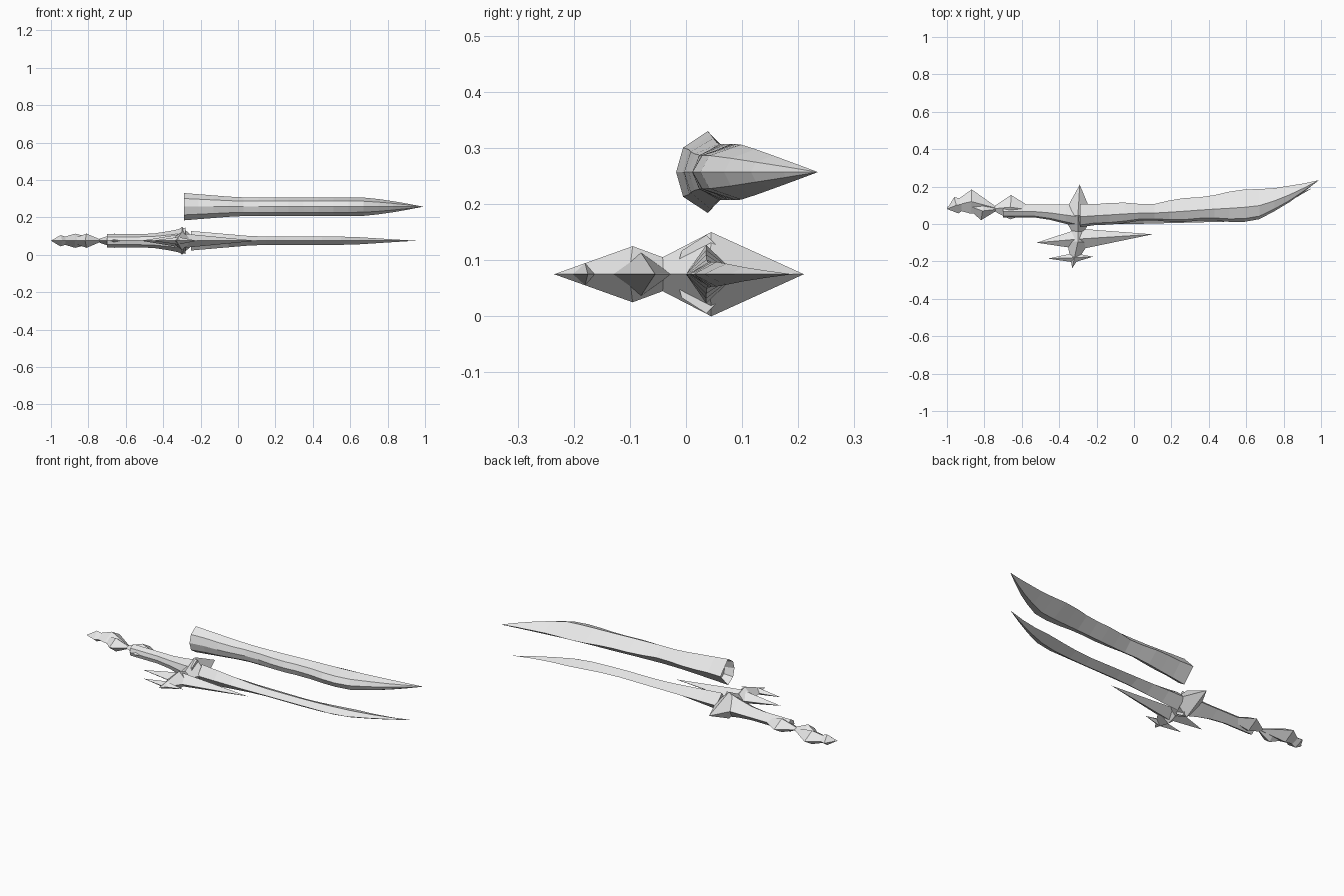
import bpy
import bmesh
import math
from mathutils import Vector

cube = bpy.data.objects.get("Cube")
if cube:
    bpy.data.objects.remove(cube)

steel = bpy.data.materials.new("light_grey")
steel.use_nodes = True
grey = (0.8, 0.8, 0.8, 1)
steel.diffuse_color = grey
steel.node_tree.nodes["Principled BSDF"].inputs["Base Color"].default_value = grey

sword_level = 0.075
scabbard_level = 0.257

# Upper half of each cross-section: (fraction of width, fraction of height)
diamond = [(0, 0), (0.4, 1), (1, 0)]
faceted = [(0, 0), (0.1, 0.6), (0.45, 1), (1, 0)]


def ramp(value, start, end):
    """Rise from zero at start to one at end, held flat outside."""
    return min(1, max(0, (value - start) / (end - start)))


def finish(name, bm):
    """Turn the finished bmesh into a flat-shaded object."""
    mesh = bpy.data.meshes.new(name)
    bm.to_mesh(mesh)
    bm.free()
    mesh.materials.append(steel)
    part = bpy.data.objects.new(name, mesh)
    bpy.context.collection.objects.link(part)


def loft(name, shape, start, end, steps, section, level, hollow=False):
    """Skin a mirrored section along x; shape(x) gives low edge, high edge, half height."""
    outline = section + [(across, -up) for across, up in section[-2:0:-1]]
    count = len(outline)
    bm = bmesh.new()
    rings = []
    for step in range(steps + 1):
        x = start + (end - start) * step / steps
        low, high, half = shape(x)
        rings.append([bm.verts.new((x, low + (high - low) * across, level + half * up))
                      for across, up in outline])
    for ring, following in zip(rings, rings[1:]):
        for i in range(count):
            j = (i + 1) % count
            bm.faces.new((ring[i], ring[j], following[j], following[i]))
    mouth = bm.faces.new(rings[0])
    bm.faces.new(rings[-1])
    bmesh.ops.recalc_face_normals(bm, faces=bm.faces)
    if hollow:
        bmesh.ops.inset_individual(bm, faces=[mouth], thickness=0.015)
        bmesh.ops.translate(bm, verts=mouth.verts, vec=(0.05, 0, 0))
    bmesh.ops.remove_doubles(bm, verts=bm.verts, dist=0.001)
    finish(name, bm)


def spindle(name, start, peak, end, width, half):
    """Make a four-sided double point between two tips, widest at the peak."""
    bm = bmesh.new()

    def place(point, lift=0):
        return bm.verts.new((point[0], point[1], sword_level + lift))

    run = Vector(end) - Vector(start)
    side = Vector((-run.y, run.x)).normalized() * width
    middle = Vector(peak)
    belt = [place(middle + side), place(middle, half),
            place(middle - side), place(middle, -half)]
    tips = [place(start), place(end)]
    for i, corner in enumerate(belt):
        for tip in tips:
            bm.faces.new((corner, belt[i - 1], tip))
    bmesh.ops.recalc_face_normals(bm, faces=bm.faces)
    finish(name, bm)


def scabbard_shape(x):
    tip = ramp(x, 0.65, 0.99)
    mouth = ramp(x, 0, -0.29)
    ripple = 0.005 * math.sin(20 * x) * (1 - tip)
    low = 0.015 - 0.035 * mouth + 0.22 * tip ** 1.2
    high = 0.11 + 0.08 * ramp(x, 0.1, 0.65) + 0.045 * tip ** 2
    half = (0.05 + 0.023 * mouth) * (1 - tip ** 1.4)
    return low + ripple, high - ripple, half


def blade_shape(x):
    tip = ramp(x, 0.6, 0.95)
    root = ramp(x, 0.1, -0.25)
    low = 0.015 * ramp(x, 0, 0.6) + 0.175 * tip ** 1.2
    high = 0.09 + 0.04 * ramp(x, 0.4, 0.65) + 0.06 * tip ** 2
    return low, high, (0.022 + 0.03 * root) * (1 - tip)


def grip_shape(x):
    flare = ramp(x, -0.5, -0.28)
    return 0.035 - 0.055 * flare, 0.105, 0.035 + 0.035 * flare ** 1.5


# Scabbard, blade and grip
loft("scabbard", scabbard_shape, -0.29, 0.99, 16, faceted, scabbard_level, hollow=True)
loft("blade", blade_shape, -0.25, 0.95, 12, diamond, sword_level)
loft("grip", grip_shape, -0.7, -0.28, 5, faceted, sword_level)

# Grip ring and faceted pommel
spindle("grip_ring", (-0.77, 0.08), (-0.66, 0.09), (-0.52, 0.07), 0.065, 0.038)
spindle("pommel", (-1, 0.09), (-0.87, 0.12), (-0.72, 0.08), 0.065, 0.038)
spindle("pommel_knob", (-0.92, 0.11), (-0.81, 0.07), (-0.72, 0.08), 0.05, 0.038)
spindle("pommel_end", (-1, 0.08), (-0.95, 0.1), (-0.85, 0.12), 0.045, 0.03)

# Crossguard collar with its spike, and the lower bulge
spindle("guard_collar", (-0.3, -0.1), (-0.3, 0.045), (-0.29, 0.21), 0.08, 0.075)
spindle("guard_bulge", (-0.33, -0.235), (-0.3, -0.095), (-0.3, 0.04), 0.06, 0.05)

# Side blade and small spike crossing the bulge
spindle("side_blade", (-0.52, -0.1), (-0.29, -0.08), (0.1, -0.055), 0.055, 0.038)
spindle("small_spike", (-0.46, -0.185), (-0.32, -0.18), (-0.22, -0.175), 0.025, 0.02)
